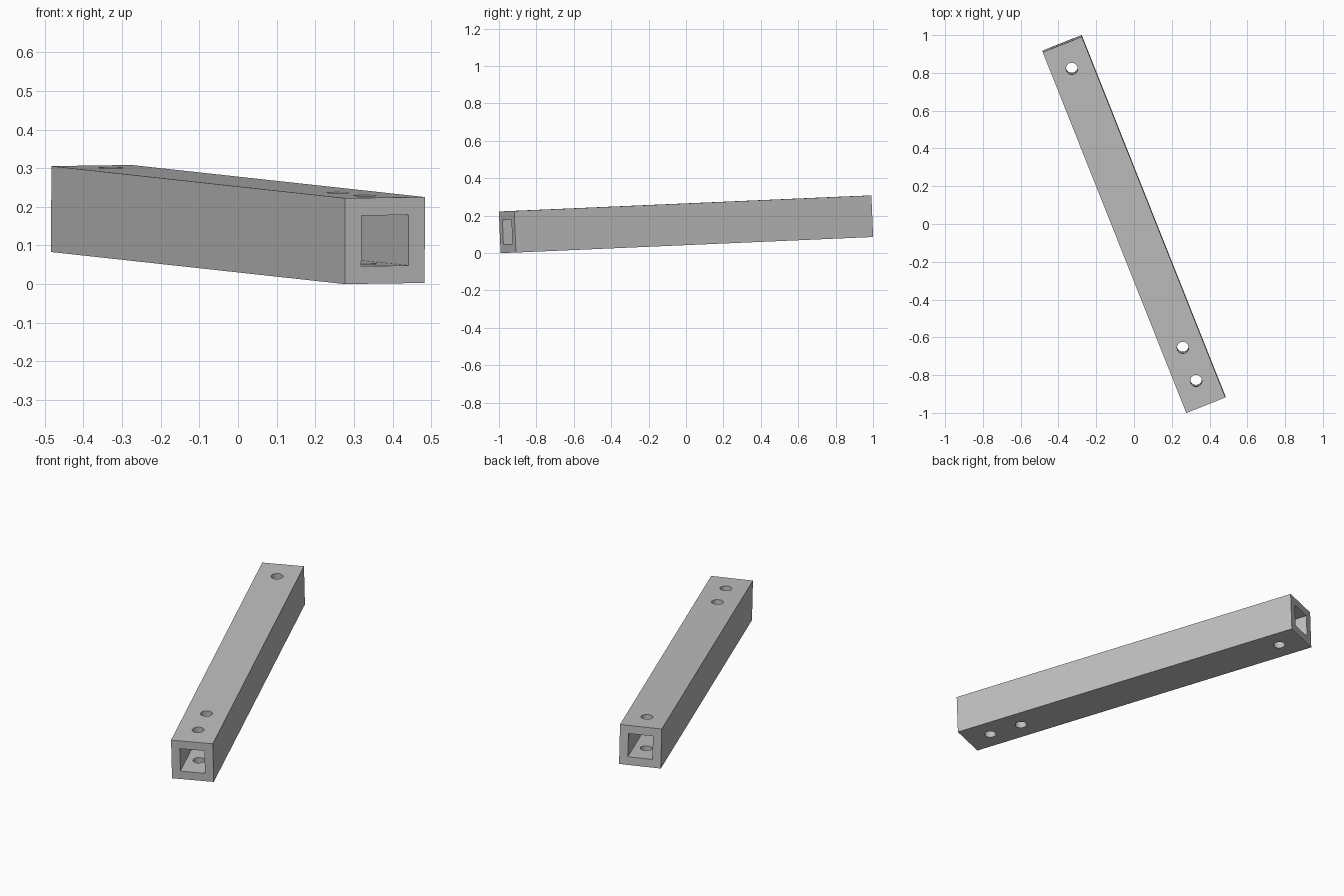
import bpy
from mathutils import Matrix, Vector

cube = bpy.data.objects.get("Cube")
if cube:
    bpy.data.objects.remove(cube, do_unlink=True)

LENGTH, SIDE, BORE = 2.057, 0.2225, 0.131
HOLE_RADIUS = 0.031
HOLE_POSITIONS = (-0.889, -0.70, 0.891)

grey = bpy.data.materials.new("light grey metal")
grey.use_nodes = True
grey.diffuse_color = (0.52, 0.52, 0.52, 1)
grey.node_tree.nodes["Principled BSDF"].inputs["Base Color"].default_value = grey.diffuse_color


def box(name, x, y, z):
    bpy.ops.mesh.primitive_cube_add(size=1)
    ob = bpy.context.object
    ob.name = name
    ob.data.transform(Matrix.Diagonal((x, y, z, 1)))
    ob.data.materials.append(grey)
    return ob


def cut(target, cutter):
    """Subtract the cutter from the target and discard it."""
    mod = target.modifiers.new("cut", 'BOOLEAN')
    mod.operation, mod.solver, mod.object = 'DIFFERENCE', 'EXACT', cutter
    bpy.context.view_layer.objects.active = target
    bpy.ops.object.modifier_apply(modifier=mod.name)
    bpy.data.objects.remove(cutter, do_unlink=True)


# Square tube, open at both ends
tube = box("square_tube", SIDE, LENGTH, SIDE)
cut(tube, box("bore_cutter", BORE, LENGTH * 1.2, BORE))

# Bolt holes through the top and bottom walls
for y in HOLE_POSITIONS:
    bpy.ops.mesh.primitive_cylinder_add(vertices=32, radius=HOLE_RADIUS,
                                        depth=SIDE * 2, location=(0, y, 0))
    drill = bpy.context.object
    drill.data.materials.append(grey)
    cut(tube, drill)

# Turn and tilt the tube, then rest its lowest corner on the ground
along = Vector((-0.76, 1.91, 0.083)).normalized()
across = Vector((0.206, 0.083, 0.003))
across = (across - along * across.dot(along)).normalized()
up = across.cross(along)
tube.data.transform(Matrix((across, along, up)).transposed().to_4x4())
lowest = min(v.co.z for v in tube.data.vertices)
tube.data.transform(Matrix.Translation((0, 0, -lowest)))

# Smooth hole walls, sharp tube edges
bpy.ops.object.select_all(action='DESELECT')
tube.select_set(True)
bpy.context.view_layer.objects.active = tube
bpy.ops.object.shade_smooth_by_angle()
